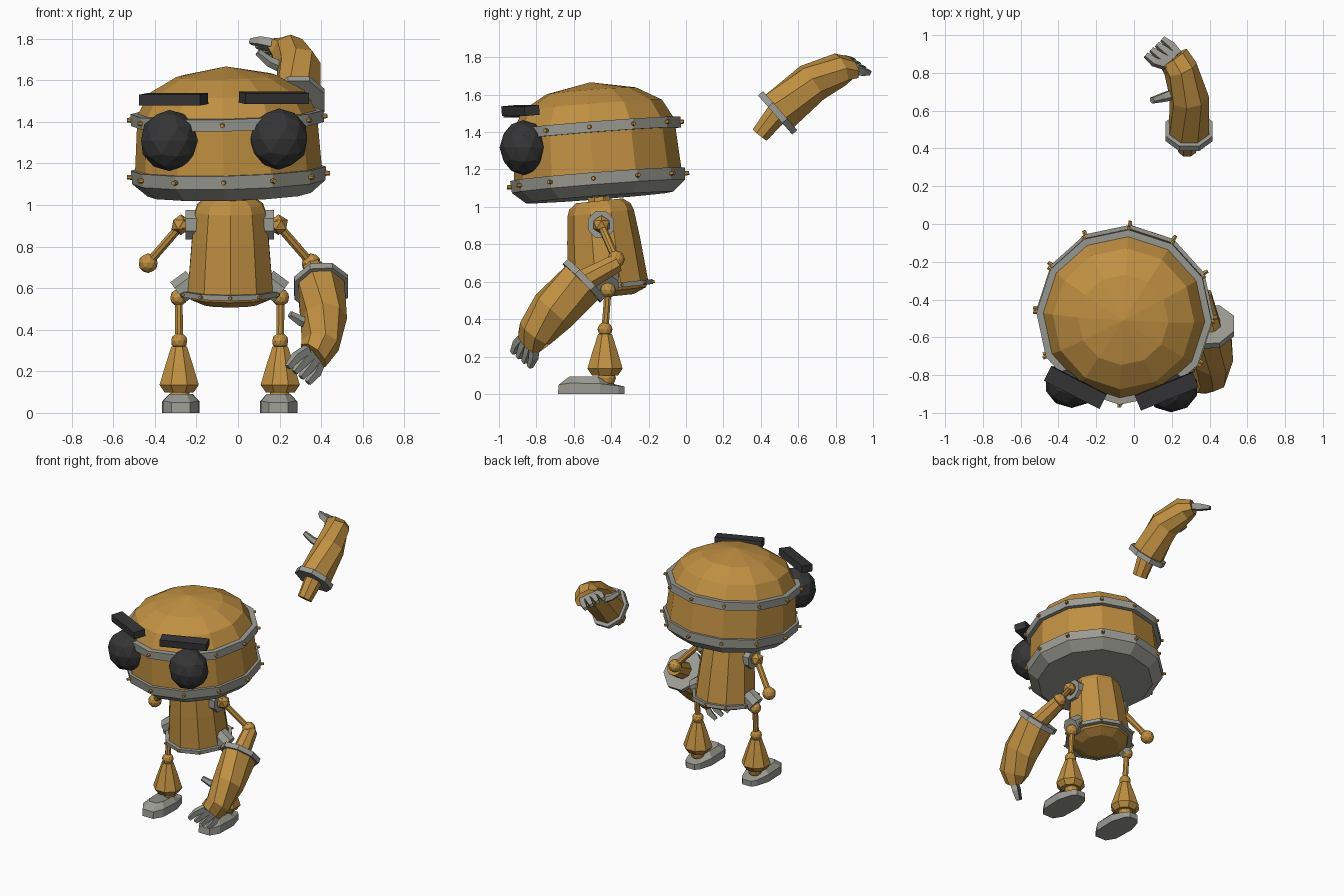
import bpy, bmesh, math
from math import radians
from mathutils import Vector, Matrix

if "Cube" in bpy.data.objects:
    bpy.data.objects.remove(bpy.data.objects["Cube"])


def material(name, rgb):
    m = bpy.data.materials.new(name)
    m.diffuse_color = (*rgb, 1)
    m.use_nodes = True
    m.node_tree.nodes["Principled BSDF"].inputs["Base Color"].default_value = m.diffuse_color
    return m


GOLD = material("brass", (0.53, 0.28, 0.055))
STEEL = material("steel", (0.33, 0.33, 0.295))
DARK = material("charcoal", (0.036, 0.036, 0.038))


def finish(name, bm, mat, matrix=None):
    bmesh.ops.remove_doubles(bm, verts=bm.verts, dist=0.0005)
    bmesh.ops.recalc_face_normals(bm, faces=bm.faces)
    if matrix:
        bm.transform(matrix)
    me = bpy.data.meshes.new(name)
    bm.to_mesh(me)
    bm.free()
    me.materials.append(mat)
    ob = bpy.data.objects.new(name, me)
    bpy.context.collection.objects.link(ob)
    return ob


def loft(name, rings, mat, matrix=None, loop=False):
    """Skin a list of vertex rings; cap the ends, or join them when loop."""
    bm = bmesh.new()
    rows = [[bm.verts.new(p) for p in ring] for ring in rings]
    n = len(rows[0])
    pairs = list(zip(rows, rows[1:])) + ([(rows[-1], rows[0])] if loop else [])
    for a, b in pairs:
        for i in range(n):
            j = (i + 1) % n
            bm.faces.new((a[i], a[j], b[j], b[i]))
    if not loop:
        bm.faces.new(rows[0])
        bm.faces.new(rows[-1])
    return finish(name, bm, mat, matrix)


def lathe(name, profile, n, mat, matrix=None, loop=False):
    ang = [radians(-90) + math.tau * i / n for i in range(n)]
    rings = [[(max(r, 1e-5) * math.cos(a), max(r, 1e-5) * math.sin(a), z) for a in ang]
             for r, z in profile]
    return loft(name, rings, mat, matrix, loop)


def tube(name, secs, mat, n=8, hint0=(1, 0, 0), hint1=None):
    """secs: (centre, half width, half height) along a bent centre line."""
    pts = [Vector(s[0]) for s in secs]
    h0, h1 = Vector(hint0), Vector(hint1 or hint0).normalized()
    rings = []
    for i, (c, a, b) in enumerate(secs):
        t = (pts[min(i + 1, len(pts) - 1)] - pts[max(i - 1, 0)]).normalized()
        h = h0.lerp(h1, i / (len(secs) - 1))
        u = (h - t * h.dot(t)).normalized()
        v = t.cross(u)
        angs = [math.tau * (k + 0.5) / n for k in range(n)]
        rings.append([pts[i] + u * a * math.cos(g) + v * b * math.sin(g) for g in angs])
    return loft(name, rings, mat)


def rod(name, p, q, r, mat, n=8, r2=None):
    hint = (0, 1, 0) if abs(q[0] - p[0]) > abs(q[1] - p[1]) else (1, 0, 0)
    return tube(name, [(p, r, r), (q, r2 or r, r2 or r)], mat, n, hint)


def ball(name, c, r, mat=GOLD, scale=(1, 1, 1), sub=2):
    bm = bmesh.new()
    bmesh.ops.create_icosphere(bm, subdivisions=sub, radius=r)
    return finish(name, bm, mat, Matrix.Translation(c) @ Matrix.Diagonal((*scale, 1)))


def rivets(name, n, r, z, size, matrix):
    bm = bmesh.new()
    for i in range(n):
        turn = Matrix.Rotation(math.tau * i / n, 4, 'Z')
        m = turn @ Matrix.Translation((0, -r, z)) @ Matrix.Rotation(radians(90), 4, 'X')
        bmesh.ops.create_cone(bm, cap_ends=True, segments=6, radius1=size,
                              radius2=size * 0.8, depth=size * 2, matrix=m)
    return finish(name, bm, GOLD, matrix)


def band(name, r_in, r_out, z0, z1, n, matrix):
    lathe(name, [(r_in, z0), (r_out, z0), (r_out, z1), (r_in, z1)], n, STEEL, matrix, True)


# Head: domed lid, base pan, two riveted bands
head = (Matrix.Translation((-0.045, -0.47, 1.14)) @ Matrix.Rotation(radians(-3), 4, 'Z')
        @ Matrix.Rotation(radians(4.5), 4, 'X') @ Matrix.Rotation(radians(-1.2), 4, 'Y'))
lathe("head_shell", [(0.445, 0.0), (0.45, 0.03), (0.432, 0.30), (0.375, 0.405),
                     (0.24, 0.482), (0, 0.528)], 12, GOLD, head)
lathe("head_base", [(0.395, -0.09), (0.465, -0.03), (0.47, 0.035), (0.44, 0.035)], 12, STEEL, head)
band("head_band", 0.42, 0.465, 0.25, 0.307, 12, head)
rivets("head_base_rivets", 12, 0.476, 0.003, 0.013, head)
rivets("head_band_rivets", 12, 0.469, 0.279, 0.013, head)

# Eyes and brows
for side, eye, brow, yaw in (("left", (-0.33, -0.845, 1.31), (-0.31, -0.865, 1.508), -27),
                             ("right", (0.197, -0.868, 1.317), (0.173, -0.885, 1.515), 22)):
    ball(side + "_eye", eye, 0.143, DARK, (1, 0.9, 1.03))
    bm = bmesh.new()
    bmesh.ops.create_cube(bm, size=1)
    finish(side + "_brow", bm, DARK, Matrix.Translation(brow) @ Matrix.Rotation(radians(yaw), 4, 'Z')
           @ Matrix.Rotation(radians(5), 4, 'X') @ Matrix.Diagonal((0.33, 0.085, 0.052, 1)))

# Neck and torso
rod("neck", (-0.037, -0.46, 0.98), (-0.04, -0.468, 1.08), 0.065, GOLD)
torso = Matrix.Translation((-0.037, -0.415, 0.575)) @ Matrix.Rotation(radians(6), 4, 'X')
lathe("torso", [(0.13, -0.055), (0.2, -0.025), (0.215, 0.01), (0.195, 0.25), (0.178, 0.395),
                (0.165, 0.43), (0.125, 0.46)], 10, GOLD, torso)
band("waist_band", 0.19, 0.238, -0.012, 0.014, 10, torso)
rivets("waist_rivets", 10, 0.239, 0.001, 0.01, torso)

# Shoulders, upper arms, hips, legs and feet
CX = -0.04
for side, s in (("left", -1), ("right", 1)):
    def P(x, y, z):
        return (CX + s * x, y, z)
    rod(side + "_shoulder_disc", P(0.14, -0.455, 0.905), P(0.213, -0.455, 0.905), 0.076, STEEL)
    rod(side + "_shoulder_axle", P(0.2, -0.455, 0.905), P(0.23, -0.455, 0.905), 0.04, GOLD)
    ball(side + "_shoulder_joint", P(0.235, -0.452, 0.905), 0.05, sub=1)
    rod(side + "_upper_arm", P(0.24, -0.45, 0.895), P(0.392, -0.374, 0.72), 0.022, GOLD)
    ball(side + "_elbow", P(0.392, -0.374, 0.72), 0.047)

    rod(side + "_hip_disc", P(0.175, -0.42, 0.635), P(0.25, -0.42, 0.58), 0.065, STEEL)
    ball(side + "_hip_joint", P(0.245, -0.417, 0.555), 0.042)
    rod(side + "_thigh", P(0.245, -0.417, 0.555), P(0.243, -0.433, 0.345), 0.02, GOLD)
    ball(side + "_knee", P(0.243, -0.433, 0.345), 0.04)
    lathe(side + "_shin", [(0.04, 0.32), (0.07, 0.235), (0.102, 0.135), (0.075, 0.098)], 8, GOLD,
          Matrix.Translation(P(0.243, -0.433, 0)) @ Matrix.Rotation(radians(22.5), 4, 'Z'))
    ball(side + "_ankle", P(0.24, -0.425, 0.085), 0.05)

    # Foot: rounded sole outline with a high toe and a low heel
    outline = [(0.045, -0.685), (0.085, -0.62), (0.09, -0.46), (0.06, -0.36), (0.035, -0.33)]
    outline += [(-x, y) for x, y in reversed(outline)]
    tops = (0.05, 0.058, 0.055, 0.043, 0.04)
    tops += tops[::-1]
    crown = lambda y: 0.092 if y < -0.45 else 0.052
    fx, fy = CX + s * 0.235, -0.5
    loft(side + "_foot", [
        [(fx + x, y, 0) for x, y in outline],
        [(fx + x, y + 0.005 * (y < fy), h) for (x, y), h in zip(outline, tops)],
        [(fx + x * 0.62, fy + (y - fy) * 0.68, crown(fy + (y - fy) * 0.68)) for x, y in outline]],
        STEEL)


def forearm(side, stub, cuff, cuff_r, body, base, tip, thumb):
    """body: sections from cuff to wrist; base and tip: first and last finger."""
    c = Vector(cuff)
    d = (Vector(body[1][0]) - c).normalized()
    spread = Vector(base[1]) - Vector(base[0])
    rod(side + "_forearm_stub", stub, c, 0.052, GOLD, r2=0.065)
    a, b = cuff_r
    tube(side + "_cuff", [(c - d * 0.018, a, b), (c + d * 0.018, a, b)], STEEL)
    tube(side + "_forearm", body, GOLD, 8, (1, 0, 0), spread)
    for i in range(4):
        t = i / 3
        p = Vector(base[0]).lerp(Vector(base[1]), 0.1 + 0.8 * t)
        q = Vector(tip[0]).lerp(Vector(tip[1]), t)
        wrist = Vector(body[-1][0])
        root = p.lerp(wrist, 0.25)
        knuckle = p.lerp(q, 0.5) + (p - wrist) * 0.05
        tube(f"{side}_finger_{i + 1}", [(root, 0.026, 0.03), (knuckle, 0.026, 0.028),
                                        (q, 0.018, 0.017)], STEEL, 4, spread)
    p, q = Vector(thumb[0]), Vector(thumb[1])
    tube(side + "_thumb", [(p, 0.032, 0.032), (p.lerp(q, 0.55) - Vector((0, 0, 0.012)), 0.026, 0.026),
                           (q, 0.018, 0.018)], STEEL, 5, (0, 1, 0))


# Attached right forearm reaching forward and down
forearm("right", (0.36, -0.37, 0.70), (0.40, -0.545, 0.605), (0.14, 0.155),
        [((0.40, -0.545, 0.605), 0.12, 0.135), ((0.413, -0.71, 0.444), 0.11, 0.13),
         ((0.395, -0.805, 0.325), 0.09, 0.105), ((0.362, -0.843, 0.275), 0.085, 0.06)],
        ((0.315, -0.885, 0.325), (0.42, -0.79, 0.235)),
        ((0.24, -0.925, 0.22), (0.335, -0.835, 0.145)),
        ((0.36, -0.735, 0.43), (0.25, -0.785, 0.475)))

# Detached left forearm flying behind
forearm("left", (0.28, 0.395, 1.385), (0.292, 0.49, 1.503), (0.135, 0.15),
        [((0.292, 0.49, 1.503), 0.115, 0.125), ((0.292, 0.675, 1.665), 0.105, 0.11),
         ((0.245, 0.825, 1.735), 0.09, 0.09), ((0.21, 0.88, 1.745), 0.09, 0.055)],
        ((0.15, 0.815, 1.79), (0.25, 0.91, 1.725)),
        ((0.062, 0.895, 1.785), (0.15, 0.98, 1.72)),
        ((0.22, 0.69, 1.66), (0.095, 0.655, 1.735)))
